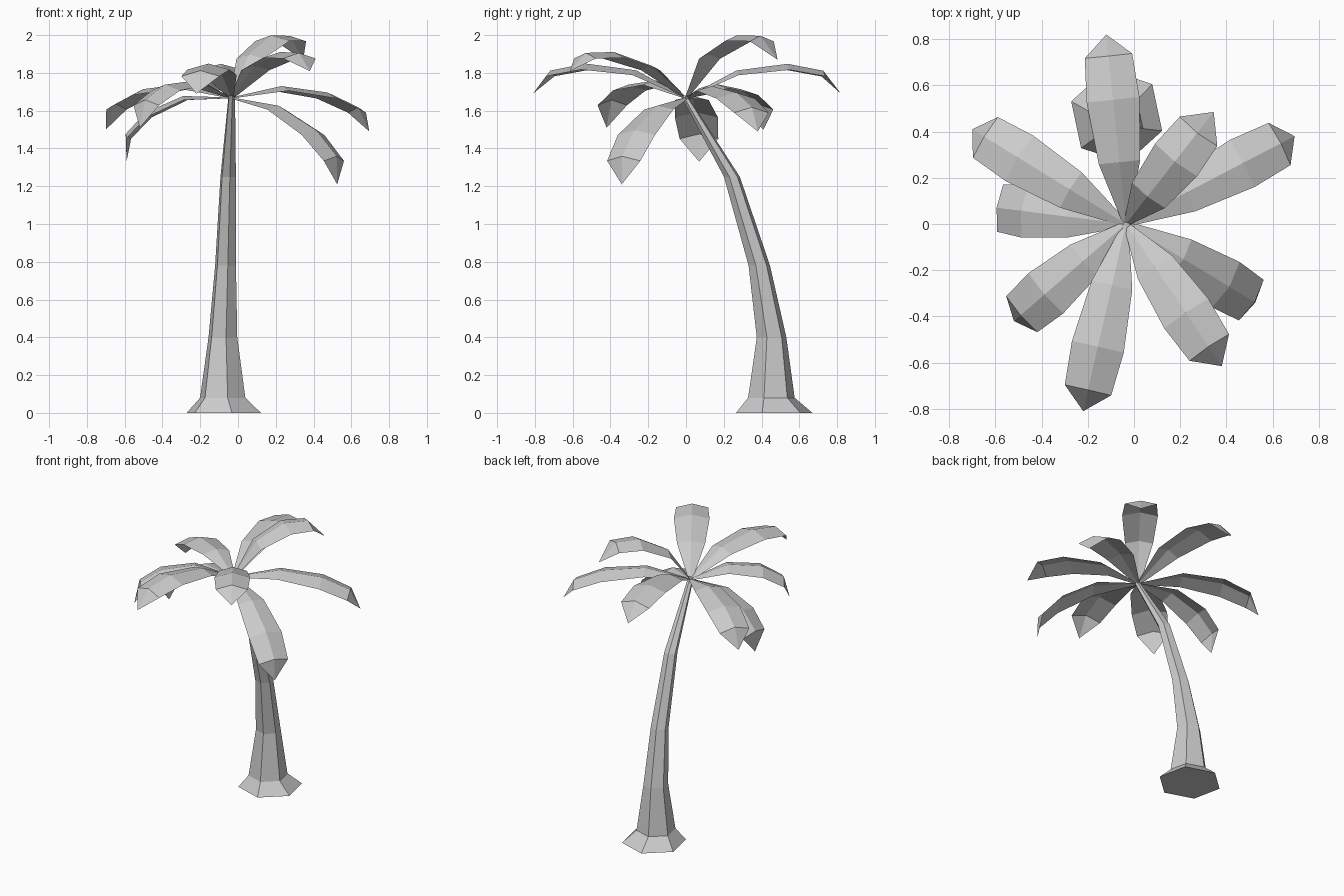
import bpy, bmesh
from math import sin, cos, radians
from mathutils import Vector

if "Cube" in bpy.data.objects:
    bpy.data.objects.remove(bpy.data.objects["Cube"])

grey = bpy.data.materials.new("plain_grey")
grey.use_nodes = True
colour = (0.6, 0.6, 0.6, 1)
grey.diffuse_color = colour
grey.node_tree.nodes["Principled BSDF"].inputs["Base Color"].default_value = colour


def finish(bm, name):
    mesh = bpy.data.meshes.new(name)
    bm.to_mesh(mesh)
    bm.free()
    mesh.materials.append(grey)
    obj = bpy.data.objects.new(name, mesh)
    bpy.context.collection.objects.link(obj)
    return obj


# Leaning six-sided trunk: centre x, y, height and radius of each ring
RINGS = [(-.075, .467, 0, .207), (-.081, .452, .08, .126), (-.08, .453, .4, .08),
         (-.066, .388, .78, .058), (-.052, .243, 1.25, .043), (-.033, -.01, 1.68, .018)]
bm = bmesh.new()
rings = []
for x, y, z, r in RINGS:
    angles = [radians(42 + 60 * i) for i in range(6)]
    rings.append([bm.verts.new((x + r * cos(a), y + r * sin(a), z)) for a in angles])
for low, high in zip(rings, rings[1:]):
    for i in range(6):
        j = (i + 1) % 6
        bm.faces.new((low[i], low[j], high[j], high[i]))
bm.faces.new(rings[0][::-1])
bm.faces.new(rings[-1])
finish(bm, "trunk")

# Arched, roof-shaped leaf: distance along, arch height, half width, edge drop
STATIONS = [(0, 0, .012, .005), (.33, .165, .09, .025),
            (.66, .2, .115, .032), (.89, .15, .103, .03)]
CROWN = Vector((-.035, 0, 1.67))


def leaf(name, tip, arch):
    tip = Vector(tip) - CROWN
    flat = Vector((tip.x, tip.y, 0)).normalized()
    side = Vector((-flat.y, flat.x, 0))
    along = tip.normalized()
    up = along.cross(side)
    size = tip.length
    bm = bmesh.new()
    rows = []
    for d, h, w, drop in STATIONS:
        ridge = CROWN + size * (d * along + h * arch * up)
        edge = ridge - up * drop
        rows.append([bm.verts.new(p) for p in (edge - side * w, ridge, edge + side * w)])
    for a, b in zip(rows, rows[1:]):
        for i in range(2):
            bm.faces.new((a[i], b[i], b[i + 1], a[i + 1]))
    end = bm.verts.new(CROWN + tip)
    for i in range(2):
        bm.faces.new((rows[-1][i], end, rows[-1][i + 1]))
    finish(bm, name)


# Crown of leaves: tip position and strength of the arch
LEAVES = {
    "leaf_back": ((-.12, .82, 1.69), 1),
    "leaf_back_left_high": ((.345, .485, 1.87), 1.6),
    "leaf_left": ((.695, .38, 1.49), .88),
    "leaf_front_left_low": ((.525, -.34, 1.21), 1),
    "leaf_front_left": ((.38, -.615, 1.81), 1),
    "leaf_front": ((-.22, -.81, 1.69), 1),
    "leaf_front_right": ((-.52, -.42, 1.51), 1.35),
    "leaf_right_low": ((-.59, .07, 1.33), 1.3),
    "leaf_back_right": ((-.70, .41, 1.5), 1),
}
for name, (tip, arch) in LEAVES.items():
    leaf(name, tip, arch)
